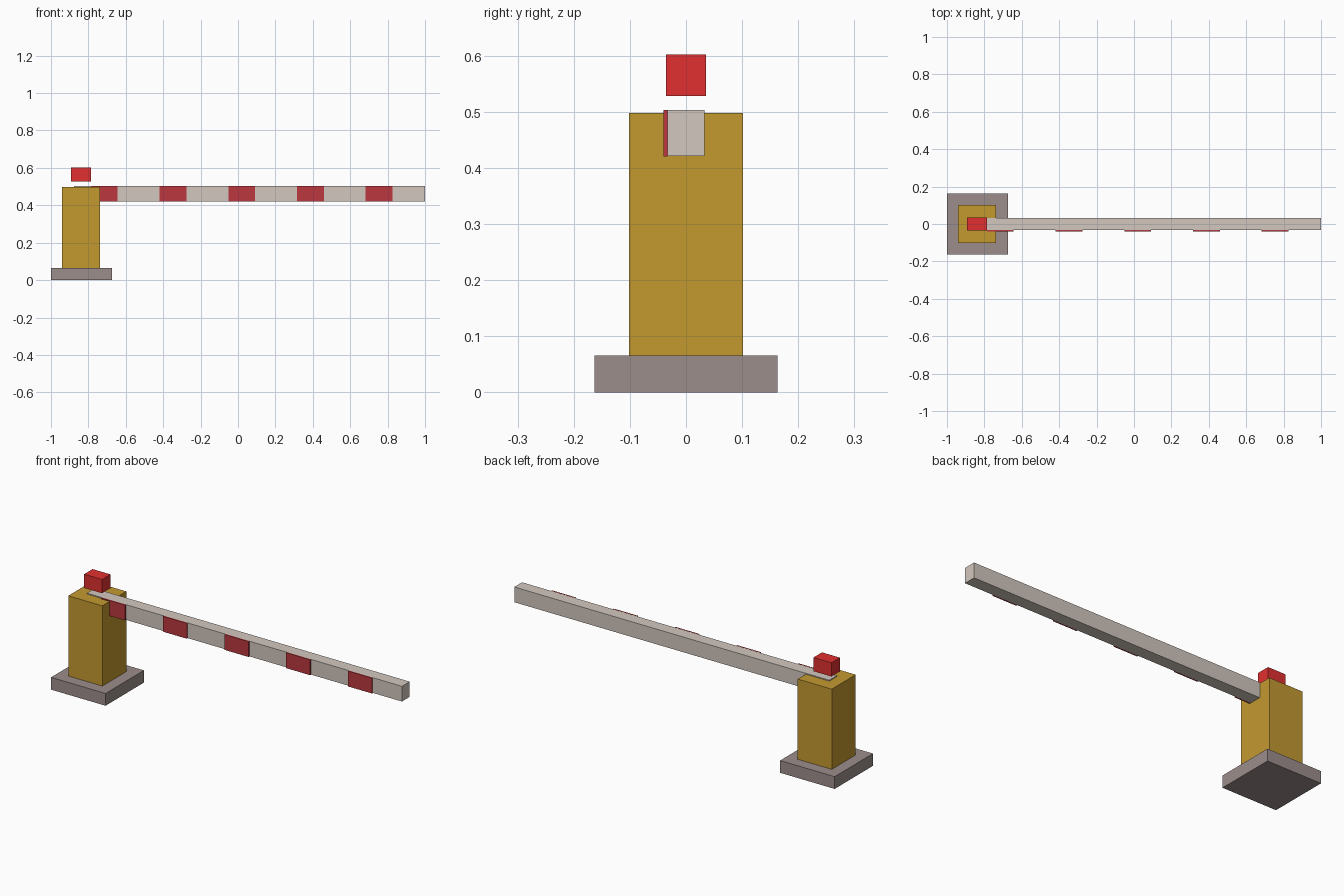
import bpy

if "Cube" in bpy.data.objects:
    bpy.data.objects.remove(bpy.data.objects["Cube"])


def material(name, rgb):
    m = bpy.data.materials.new(name)
    m.diffuse_color = (*rgb, 1)
    m.use_nodes = True
    m.node_tree.nodes["Principled BSDF"].inputs["Base Color"].default_value = m.diffuse_color
    return m


def box(name, x, y, z, mat):
    """Box from (min, max) ranges on each axis."""
    ranges = (x, y, z)
    bpy.ops.mesh.primitive_cube_add(size=1, location=[(a + b) / 2 for a, b in ranges])
    ob = bpy.context.object
    ob.name = name
    ob.scale = [b - a for a, b in ranges]
    bpy.ops.object.transform_apply(location=False, rotation=False, scale=True)
    ob.data.materials.append(mat)
    return ob


stone = material("stone", (0.33, 0.27, 0.26))
yellow = material("yellow", (0.55, 0.32, 0.03))
cream = material("cream", (0.65, 0.58, 0.52))
red = material("red", (0.5, 0.04, 0.05))
lamp_red = material("lamp_red", (0.75, 0.03, 0.03))

# Base slab and post
box("base", (-1.0, -0.675), (-0.163, 0.163), (0, 0.066), stone)
box("post", (-0.940, -0.737), (-0.102, 0.102), (0.066, 0.498), yellow)

# Barrier arm, running through the post
box("arm", (-0.877, 1.0), (-0.033, 0.033), (0.421, 0.503), cream)

# Warning lamp hovering above the post
box("lamp", (-0.892, -0.785), (-0.036, 0.036), (0.528, 0.602), lamp_red)

# Red stripe plates on the front of the arm
for i in range(5):
    x = -0.787 + i * 0.3675
    box(f"stripe_{i + 1}", (x, x + 0.143), (-0.040, -0.033), (0.4205, 0.5035), red)
